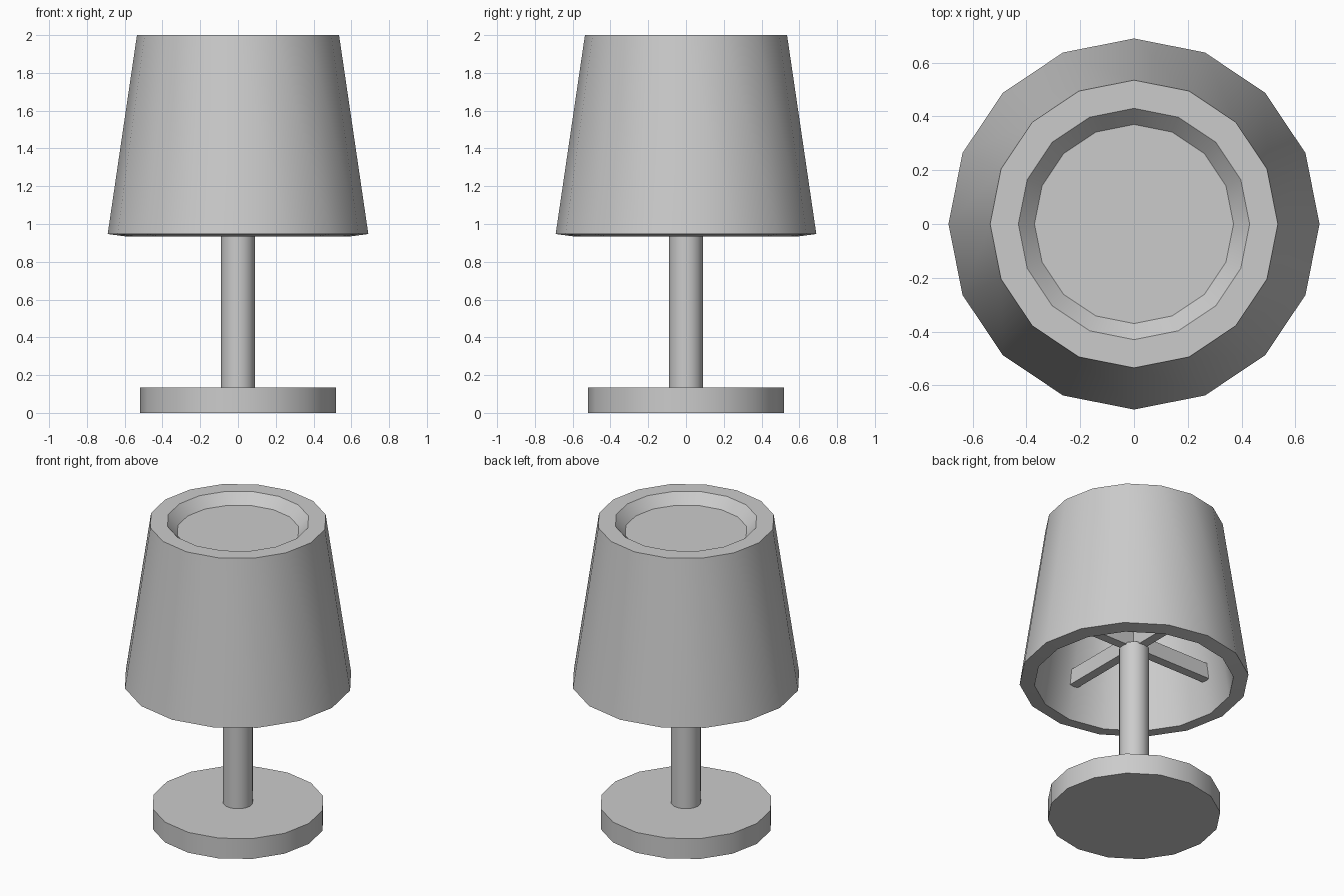
import bpy, bmesh
from math import cos, sin, pi, radians

cube = bpy.data.objects.get("Cube")
if cube:
    bpy.data.objects.remove(cube, do_unlink=True)

SIDES = 16

# One plain grey for the whole lamp
grey = bpy.data.materials.new("plain_grey")
grey.use_nodes = True
colour = (0.6, 0.6, 0.6, 1)
grey.diffuse_color = colour
grey.node_tree.nodes["Principled BSDF"].inputs["Base Color"].default_value = colour


def finish(name, bm):
    bmesh.ops.recalc_face_normals(bm, faces=bm.faces)
    mesh = bpy.data.meshes.new(name)
    bm.to_mesh(mesh)
    bm.free()
    mesh.materials.append(grey)
    obj = bpy.data.objects.new(name, mesh)
    bpy.context.collection.objects.link(obj)
    bpy.ops.object.select_all(action='DESELECT')
    obj.select_set(True)
    bpy.context.view_layer.objects.active = obj
    bpy.ops.object.shade_smooth_by_angle(angle=radians(30))
    return obj


def lathe(name, profile):
    """Spin (radius, height) pairs round z and close both ends with a disc."""
    bm = bmesh.new()
    rings = [[bm.verts.new((r * cos(2 * pi * i / SIDES), r * sin(2 * pi * i / SIDES), z))
              for i in range(SIDES)] for r, z in profile]
    for a, b in zip(rings, rings[1:]):
        for i in range(SIDES):
            j = (i + 1) % SIDES
            bm.faces.new((a[i], a[j], b[j], b[i]))
    bm.faces.new(rings[0])
    bm.faces.new(rings[-1])
    return finish(name, bm)


def bar(name, size, height):
    bm = bmesh.new()
    bmesh.ops.create_cube(bm, size=1)
    bmesh.ops.scale(bm, vec=size, verts=bm.verts)
    bmesh.ops.translate(bm, vec=(0, 0, height), verts=bm.verts)
    return finish(name, bm)


# Round foot and stem
lathe("base", [(0.52, 0), (0.52, 0.135)])
lathe("stem", [(0.09, 0.13), (0.09, 1.16)])

# Thick hollow shade: sunken top disc, rim, outer wall, lower lip, inner wall
lathe("shade", [(0.37, 1.935), (0.43, 2.0), (0.535, 2.0), (0.69, 0.947),
                (0.6, 0.935), (0.46, 1.85)])

# Crossed bars carrying the shade
bar("support_bar_side", (1.14, 0.06, 0.1), 1.2)
bar("support_bar_front", (0.06, 1.14, 0.1), 1.2)
